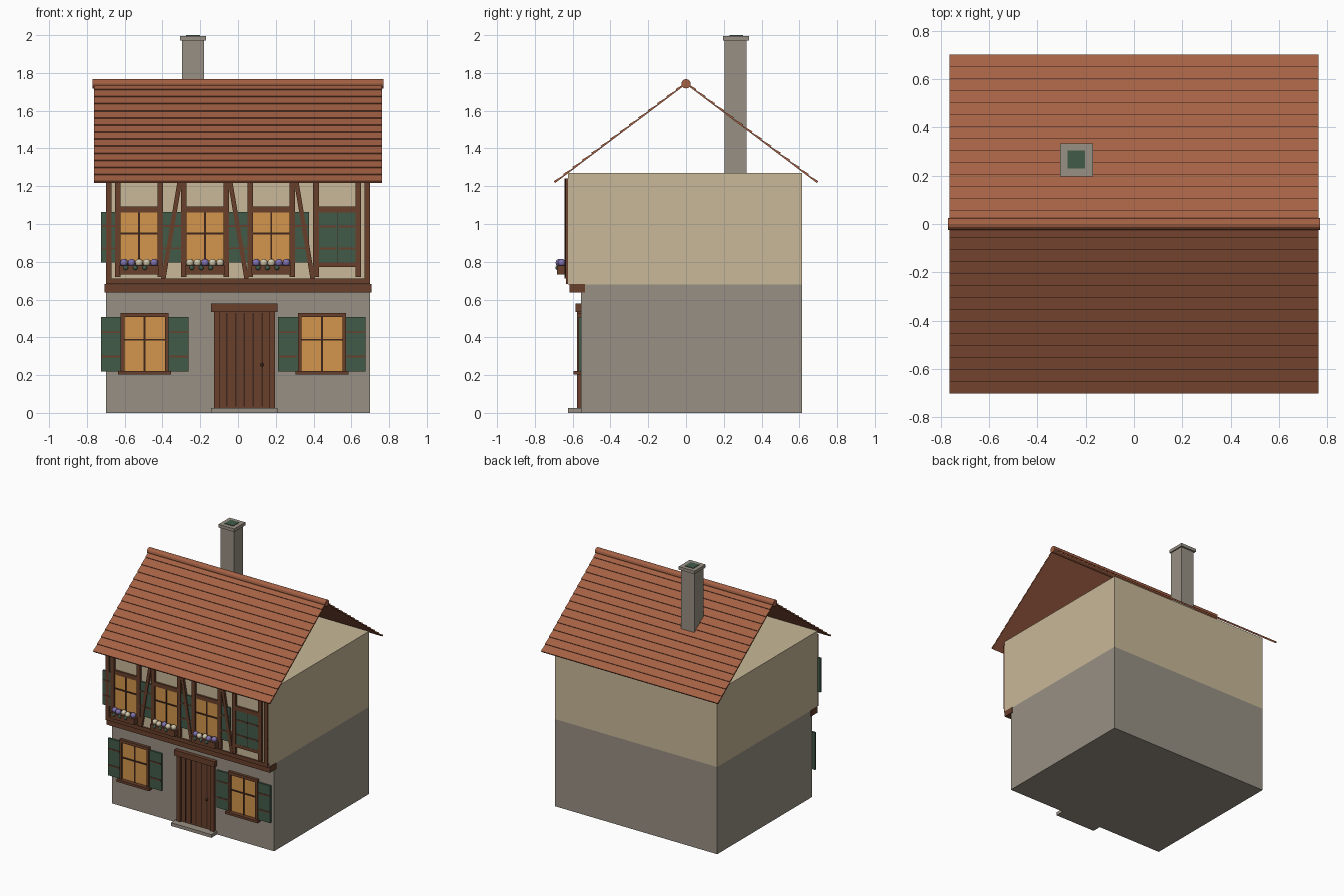
import bpy, bmesh, math
from mathutils import Matrix, Vector

if "Cube" in bpy.data.objects:
    bpy.data.objects.remove(bpy.data.objects["Cube"])


def material(name, *srgb):
    rgb = [((c / 255 + 0.055) / 1.055) ** 2.4 for c in srgb]
    m = bpy.data.materials.new(name)
    m.use_nodes = True
    m.diffuse_color = (*rgb, 1)
    m.node_tree.nodes["Principled BSDF"].inputs["Base Color"].default_value = (*rgb, 1)
    return m


STONE = material("grey stone", 152, 144, 132)
PLASTER = material("cream plaster", 200, 184, 152)
TILE = material("terracotta tile", 164, 97, 68)
TIMBER = material("brown timber", 104, 64, 44)
DARK = material("dark timber", 62, 38, 27)
GLASS = material("warm glass", 212, 150, 76)
GREEN = material("shutter green", 66, 91, 74)
PURPLE = material("purple petals", 128, 114, 176)
CREAM = material("cream petals", 208, 198, 170)


def finish(name, bm, mat):
    bmesh.ops.recalc_face_normals(bm, faces=bm.faces)
    mesh = bpy.data.meshes.new(name)
    bm.to_mesh(mesh)
    bm.free()
    mesh.materials.append(mat)
    ob = bpy.data.objects.new(name, mesh)
    bpy.context.collection.objects.link(ob)
    return ob


def boxes(name, mat, *extents):
    """One object made of boxes given as x0, x1, y0, y1, z0, z1."""
    bm = bmesh.new()
    for x0, x1, y0, y1, z0, z1 in extents:
        place = Matrix.Translation(((x0 + x1) / 2, (y0 + y1) / 2, (z0 + z1) / 2))
        bmesh.ops.create_cube(bm, size=1, matrix=place @ Matrix.Diagonal((x1 - x0, y1 - y0, z1 - z0, 1)))
    return finish(name, bm, mat)


def prism(name, mat, profile, axis, start, end):
    """Extrude a 2D profile along x (profile is y, z) or along y (profile is x, z)."""
    bm = bmesh.new()
    verts = [bm.verts.new((start, a, b) if axis == "x" else (a, start, b)) for a, b in profile]
    face = bm.faces.new(verts)
    out = bmesh.ops.extrude_face_region(bm, geom=[face])
    move = Vector((end - start, 0, 0) if axis == "x" else (0, end - start, 0))
    bmesh.ops.translate(bm, vec=move, verts=[v for v in out["geom"] if isinstance(v, bmesh.types.BMVert)])
    return finish(name, bm, mat)


def balls(name, mat, points, radius):
    bm = bmesh.new()
    for p in points:
        bmesh.ops.create_icosphere(bm, subdivisions=2, radius=radius, matrix=Matrix.Translation(p))
    for f in bm.faces:
        f.smooth = True
    finish(name, bm, mat)


# Walls
LOW, UP, BACK = -0.555, -0.624, 0.615
boxes("ground_floor_walls", STONE, (-0.7, 0.7, LOW, BACK, 0, 0.68))
boxes("upper_floor_walls", PLASTER, (-0.7, 0.7, UP, BACK, 0.68, 1.27))

# Roof slopes with overlapping tile courses
RIDGE, EAVE, ROWS = Vector((0, 1.745)), Vector((-0.695, 1.22)), 14
normal = Vector((RIDGE.y - EAVE.y, EAVE.x)).normalized() * -1
if normal.y < 0:
    normal = -normal
for side, sign in (("front", 1), ("back", -1)):
    profile = [RIDGE - normal * 0.004, EAVE - normal * 0.004]
    for i in range(ROWS, 0, -1):
        profile.append(RIDGE.lerp(EAVE, i / ROWS) + normal * 0.009)
        profile.append(RIDGE.lerp(EAVE, (i - 1) / ROWS) + normal * 0.002)
    prism(side + "_roof_slope", TILE, [(p.x * sign, p.y) for p in profile], "x", -0.763, 0.763)

# Ridge cap
bm = bmesh.new()
bmesh.ops.create_cone(bm, cap_ends=True, segments=12, radius1=0.025, radius2=0.025, depth=1.54,
                      matrix=Matrix.Translation((0, 0, 1.743)) @ Matrix.Rotation(math.pi / 2, 4, "Y"))
finish("roof_ridge", bm, TILE)

# Chimney
boxes("chimney_stack", STONE, (-0.296, -0.18, 0.205, 0.32, 1.27, 1.975))
boxes("chimney_cap", STONE, (-0.306, -0.17, 0.196, 0.333, 1.972, 1.996))
boxes("chimney_flue", GREEN, (-0.275, -0.202, 0.229, 0.303, 1.99, 2.0))

# Floor beams
boxes("jetty_beam", TIMBER, (-0.706, 0.706, -0.616, -0.535, 0.637, 0.682))
boxes("upper_sill_beam", TIMBER, (-0.7, 0.7, -0.634, -0.61, 0.682, 0.712))


def shutter(name, x0, x1, wall, z0, z1):
    boxes(name, GREEN, (x0, x1, wall - 0.014, wall + 0.002, z0, z1))
    h = z1 - z0
    boxes(name + "_bands", TIMBER, *[(x0 + 0.004, x1 - 0.004, wall - 0.018, wall - 0.01,
                                      z0 + h * f - 0.005, z0 + h * f + 0.005) for f in (0.28, 0.72)])


def glazing(name, x, half, wall, z0, z1):
    boxes(name + "_glass", GLASS, (x - half, x + half, wall - 0.008, wall + 0.002, z0, z1))
    mid = z0 + (z1 - z0) * 0.58
    boxes(name + "_glazing_bars", DARK,
          (x - 0.005, x + 0.005, wall - 0.013, wall, z0, z1),
          (x - half, x + half, wall - 0.013, wall, mid - 0.005, mid + 0.005))


# Ground floor windows
for side, x in (("right", -0.494), ("left", 0.444)):
    name = side + "_ground_window"
    glazing(name, x, 0.11, LOW, 0.22, 0.508)
    boxes(name + "_frame", TIMBER,
          (x - 0.127, x - 0.108, LOW - 0.022, LOW, 0.215, 0.53),
          (x + 0.108, x + 0.127, LOW - 0.022, LOW, 0.215, 0.53),
          (x - 0.127, x + 0.127, LOW - 0.022, LOW, 0.507, 0.53),
          (x - 0.14, x + 0.14, LOW - 0.04, LOW, 0.202, 0.221))
    for s in (-1, 1):
        a, b = sorted((x + s * 0.127, x + s * 0.232))
        shutter(name + ("_outer_shutter" if s * x > 0 else "_inner_shutter"), a, b, LOW, 0.218, 0.508)

# Door
boxes("door_leaf", TIMBER, (-0.1, 0.168, LOW - 0.008, LOW, 0.025, 0.54))
boxes("door_plank_gaps", DARK, *[(0.034 + i * 0.047 - 0.004, 0.034 + i * 0.047 + 0.004,
                                  LOW - 0.0095, LOW, 0.035, 0.53) for i in range(-2, 3)])
boxes("door_frame", TIMBER,
      (-0.128, -0.095, LOW - 0.022, LOW, 0.025, 0.54),
      (0.163, 0.196, LOW - 0.022, LOW, 0.025, 0.54),
      (-0.142, 0.208, LOW - 0.03, LOW, 0.535, 0.578))
boxes("doorstep", STONE, (-0.142, 0.208, -0.625, LOW, 0, 0.025))
balls("door_knob", DARK, [(0.127, LOW - 0.013, 0.255)], 0.009)

# Timber frame of the upper floor
FACE = UP - 0.013
CENTRES = (-0.524, -0.175, 0.176, 0.525)
posts = [(s * 0.685 - 0.015, s * 0.685 + 0.015, FACE, UP + 0.01, 0.712, 1.24) for s in (-1, 1)]
rails = []
for x in CENTRES:
    posts += [(x + s * 0.112 - 0.015, x + s * 0.112 + 0.015, FACE - 0.004, UP + 0.01, 0.72, 1.24) for s in (-1, 1)]
    rails.append((x - 0.1, x + 0.1, FACE - 0.002, UP, 1.06, 1.092))
    rails.append((x - 0.1, x + 0.1, FACE - 0.002, UP, 0.772, 0.797))
boxes("upper_posts", TIMBER, *posts)
boxes("upper_rails", TIMBER, *rails)
for i, (foot, head) in enumerate(((-0.395, -0.306), (0.045, -0.044), (0.395, 0.306))):
    prism(f"diagonal_brace_{i + 1}", TIMBER, [(foot - 0.012, 0.712), (foot + 0.012, 0.712),
          (head + 0.012, 1.24), (head - 0.012, 1.24)], "y", FACE - 0.006, UP + 0.005)

# Upper windows: three open with flower boxes, one shuttered
FLOWERS = ("ppccp", "ccpcc", "pccpp")
for i, x in enumerate(CENTRES):
    name = f"upper_window_{i + 1}"
    if i == 3:
        shutter(name + "_right_shutter", x - 0.098, x - 0.002, UP, 0.797, 1.06)
        shutter(name + "_left_shutter", x + 0.002, x + 0.098, UP, 0.797, 1.06)
        boxes(name + "_seam", DARK, (x - 0.004, x + 0.004, UP - 0.01, UP, 0.797, 1.06))
        continue
    glazing(name, x, 0.098, UP, 0.797, 1.06)
    shutter(name + "_right_shutter", x - 0.201, x - 0.1, UP + 0.002, 0.797, 1.063)
    shutter(name + "_left_shutter", x + 0.1, x + 0.201, UP + 0.002, 0.797, 1.063)
    boxes(f"flower_box_{i + 1}", TIMBER, (x - 0.105, x + 0.105, -0.683, UP, 0.733, 0.78))
    spots = [(x + (k - 2) * 0.04, -0.664 + 0.006 * (-1) ** k, 0.795) for k in range(5)]
    for kind, mat, label in (("p", PURPLE, "purple"), ("c", CREAM, "cream")):
        balls(f"{label}_flowers_{i + 1}", mat,
              [p for p, f in zip(spots, FLOWERS[i]) if f == kind], 0.021)
    balls(f"flower_leaves_{i + 1}", GREEN,
          [(x + d, -0.678, 0.768) for d in (-0.07, -0.02, 0.03)], 0.014)
